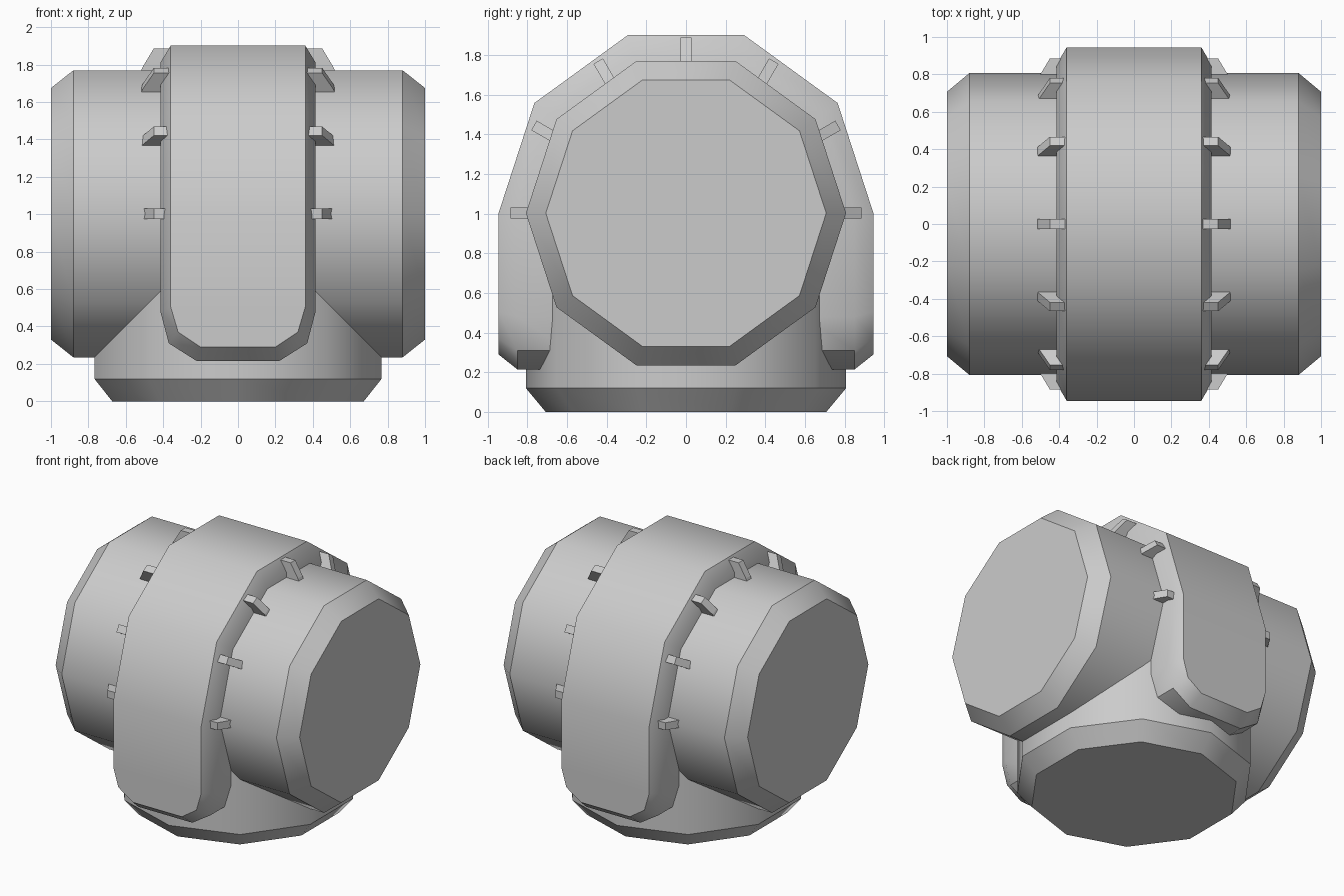
import bpy, bmesh
from math import sin, cos, pi, radians

cube = bpy.data.objects.get("Cube")
if cube:
    bpy.data.objects.remove(cube, do_unlink=True)

SIDES = 10
CENTRE = 1.0025      # height of the horizontal pipe axis

grey = bpy.data.materials.new("light_grey")
grey.use_nodes = True
colour = (0.6, 0.6, 0.6, 1)
grey.diffuse_color = colour
grey.node_tree.nodes["Principled BSDF"].inputs["Base Color"].default_value = colour


def finish(name, bm, smooth=True):
    bmesh.ops.recalc_face_normals(bm, faces=bm.faces[:])
    mesh = bpy.data.meshes.new(name)
    bm.to_mesh(mesh)
    bm.free()
    mesh.materials.append(grey)
    if smooth:
        mesh.shade_smooth()
        mesh.set_sharp_from_angle(angle=radians(37))
    obj = bpy.data.objects.new(name, mesh)
    bpy.context.collection.objects.link(obj)
    return obj


def bridge(bm, a, b, closed=True):
    n = len(a)
    for i in range(n if closed else n - 1):
        j = (i + 1) % n
        bm.faces.new((a[i], a[j], b[j], b[i]))


def lathe(name, profile, place):
    """Ten-sided solid from (distance along axis, radius) pairs."""
    bm = bmesh.new()
    rings = []
    for d, r in profile:
        angles = [2 * pi * i / SIDES for i in range(SIDES)]
        rings.append([bm.verts.new(place(d, r * cos(a), r * sin(a))) for a in angles])
    for a, b in zip(rings, rings[1:]):
        bridge(bm, a, b)
    bm.faces.new(rings[0])
    bm.faces.new(rings[-1])
    return finish(name, bm)


# Horizontal pipe and the vertical branch it stands on
R, RIM = 0.807, 0.707
lathe("cross_pipe", [(-1, RIM), (-0.88, R), (0.88, R), (1, RIM)],
      lambda d, u, v: (d, u, CENTRE + v))
lathe("base_pipe", [(0, RIM), (0.12, R), (CENTRE, R)],
      lambda d, u, v: (v, u, d))

# Strap over the pipe: chamfered section swept over the arch and down both legs
OUTER, EDGE, INNER = 0.945, 0.85, 0.6
W_OUT, W_EDGE = 0.36, 0.415
# leg stations: outer height, outer half width, edge height, edge half width
leg = [(0.505, W_OUT, 0.48, W_EDGE), (0.37, 0.32, 0.31, 0.37), (0.29, 0.20, 0.215, 0.22)]


def leg_section(side, zo, wo, ze, we):
    return [(side * INNER, ze, we), (side * EDGE, ze, we), (side * OUTER, zo, wo)]


sections = [leg_section(1, *s) for s in reversed(leg)]
for i in range(SIDES // 2 + 1):
    a = 2 * pi * i / SIDES
    sections.append([(r * cos(a), CENTRE + r * sin(a), w)
                     for r, w in ((INNER, W_EDGE), (EDGE, W_EDGE), (OUTER, W_OUT))])
sections += [leg_section(-1, *s) for s in leg]

bm = bmesh.new()
loops = []
for sec in sections:
    right = [bm.verts.new((-w, y, z)) for y, z, w in sec]
    left = [bm.verts.new((w, y, z)) for y, z, w in reversed(sec)]
    loops.append(right + left)
for a, b in zip(loops, loops[1:]):
    bridge(bm, a, b)
for end in (loops[0], loops[-1]):
    bm.faces.new((end[0], end[1], end[4], end[5]))
    bm.faces.new((end[1], end[2], end[3], end[4]))
finish("strap", bm)

# Wedge-shaped clips every 30 degrees along both strap edges
HALF = 0.0275
outline = [(0.34, 0.76), (0.52, 0.76), (0.51, 0.785), (0.45, 0.885), (0.34, 0.885)]
for side, label in ((1, "left"), (-1, "right")):
    bm = bmesh.new()
    for k in range(7):
        a = k * pi / 6
        ends = []
        for t in (-HALF, HALF):
            ends.append([bm.verts.new((side * x, r * cos(a) - t * sin(a),
                                       CENTRE + r * sin(a) + t * cos(a)))
                         for x, r in outline])
        bridge(bm, *ends)
        bm.faces.new(ends[0])
        bm.faces.new(ends[1])
    finish(label + "_clips", bm, smooth=False)
